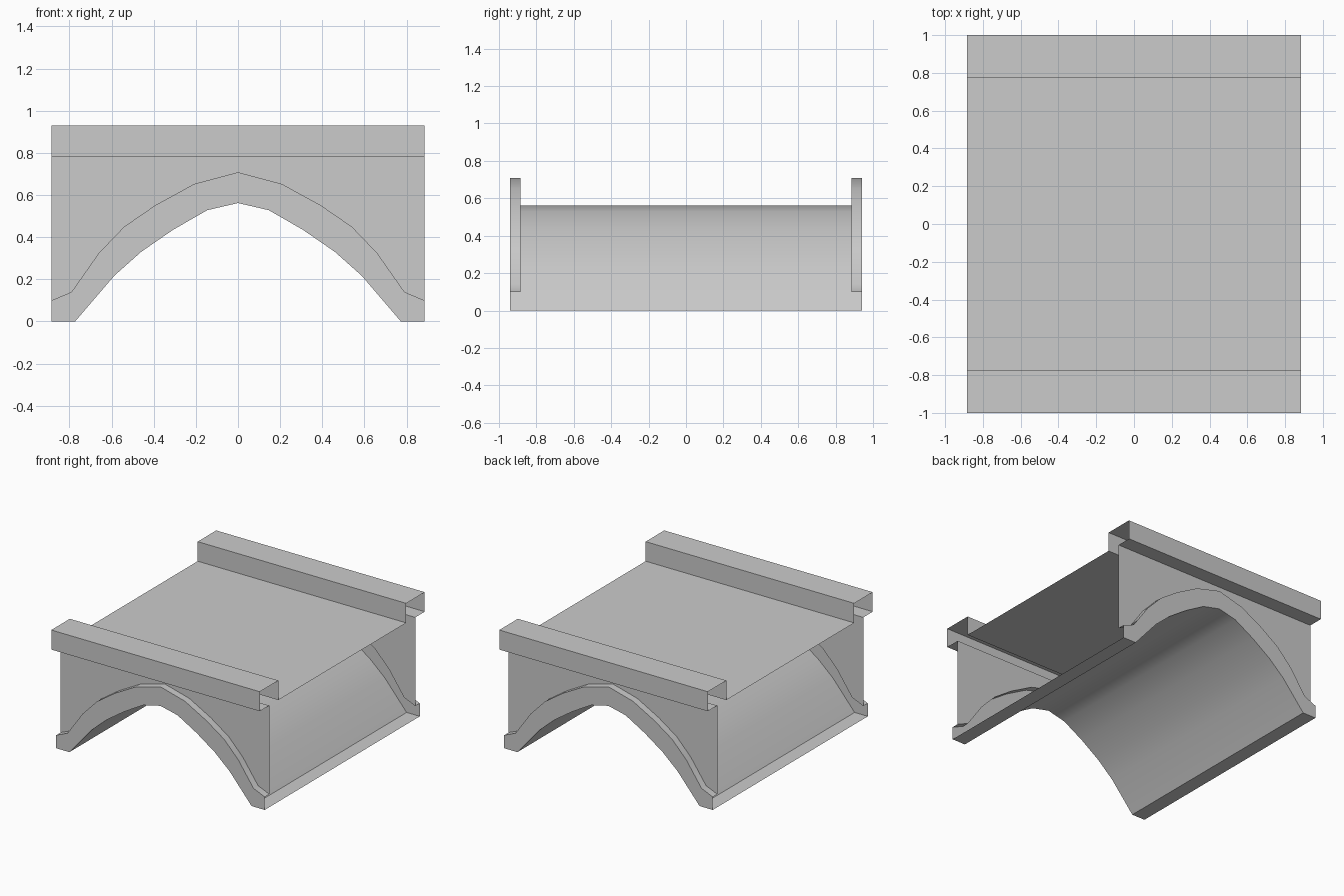
import bpy, math

if "Cube" in bpy.data.objects:
    bpy.data.objects.remove(bpy.data.objects["Cube"])

W = 0.885        # half length along x
WALL_Y = 0.885   # side wall plane
RING_Y = 0.94    # front plane of the arch rings
DECK_Z = 0.78
TOP_Z = 0.93


def mirrored(half):
    """Complete a profile that runs from the outer left end to the crown at x = 0."""
    return half + [(-x, z) for x, z in reversed(half[:-1])]


def at_y(profile, y):
    return [(x, y, z) for x, z in profile]


def strip(name, a, b, smooth=False):
    """Open sheet of quads between two matching rows of points."""
    n = len(a)
    faces = [(i, i + 1, n + i + 1, n + i) for i in range(n - 1)]
    mesh = bpy.data.meshes.new(name)
    mesh.from_pydata(a + b, [], faces)
    obj = bpy.data.objects.new(name, mesh)
    bpy.context.collection.objects.link(obj)
    if smooth:
        bpy.ops.object.select_all(action='DESELECT')
        obj.select_set(True)
        bpy.context.view_layer.objects.active = obj
        bpy.ops.object.shade_smooth_by_angle(angle=math.radians(40))
    return obj


# Arch profiles (x, z)
outer = mirrored([(-W, 0.10), (-0.79, 0.14), (-0.66, 0.325), (-0.54, 0.45),
                  (-0.39, 0.553), (-0.207, 0.653), (0, 0.708)])
inner = mirrored([(-W, 0), (-0.773, 0), (-0.587, 0.217), (-0.46, 0.33),
                  (-0.308, 0.435), (-0.146, 0.528), (0, 0.562)])
wall_top = [(x, DECK_Z) for x, z in outer]

# Vault underside with its flat feet
strip("vault", at_y(inner, RING_Y), at_y(inner, -RING_Y), smooth=True)

# Both sides: wall above the arch, ring face, ring upper edge
for side, s in (("front", -1), ("back", 1)):
    def facing(name, a, b, smooth=False):
        strip(f"{side}_{name}", *((a, b) if s < 0 else (b, a)), smooth)
    facing("wall", at_y(outer, s * WALL_Y), at_y(wall_top, s * WALL_Y))
    facing("arch_face", at_y(inner, s * RING_Y), at_y(outer, s * RING_Y))
    facing("arch_upper_edge", at_y(outer, s * RING_Y), at_y(outer, s * WALL_Y), True)

# Road deck and the two hollow parapets, one folded section along x
section = [(-WALL_Y, DECK_Z), (-1, DECK_Z), (-1, TOP_Z), (-0.775, TOP_Z), (-0.775, DECK_Z)]
section += [(-y, z) for y, z in reversed(section)]
strip("deck_and_parapets", [(W, y, z) for y, z in section], [(-W, y, z) for y, z in section])
